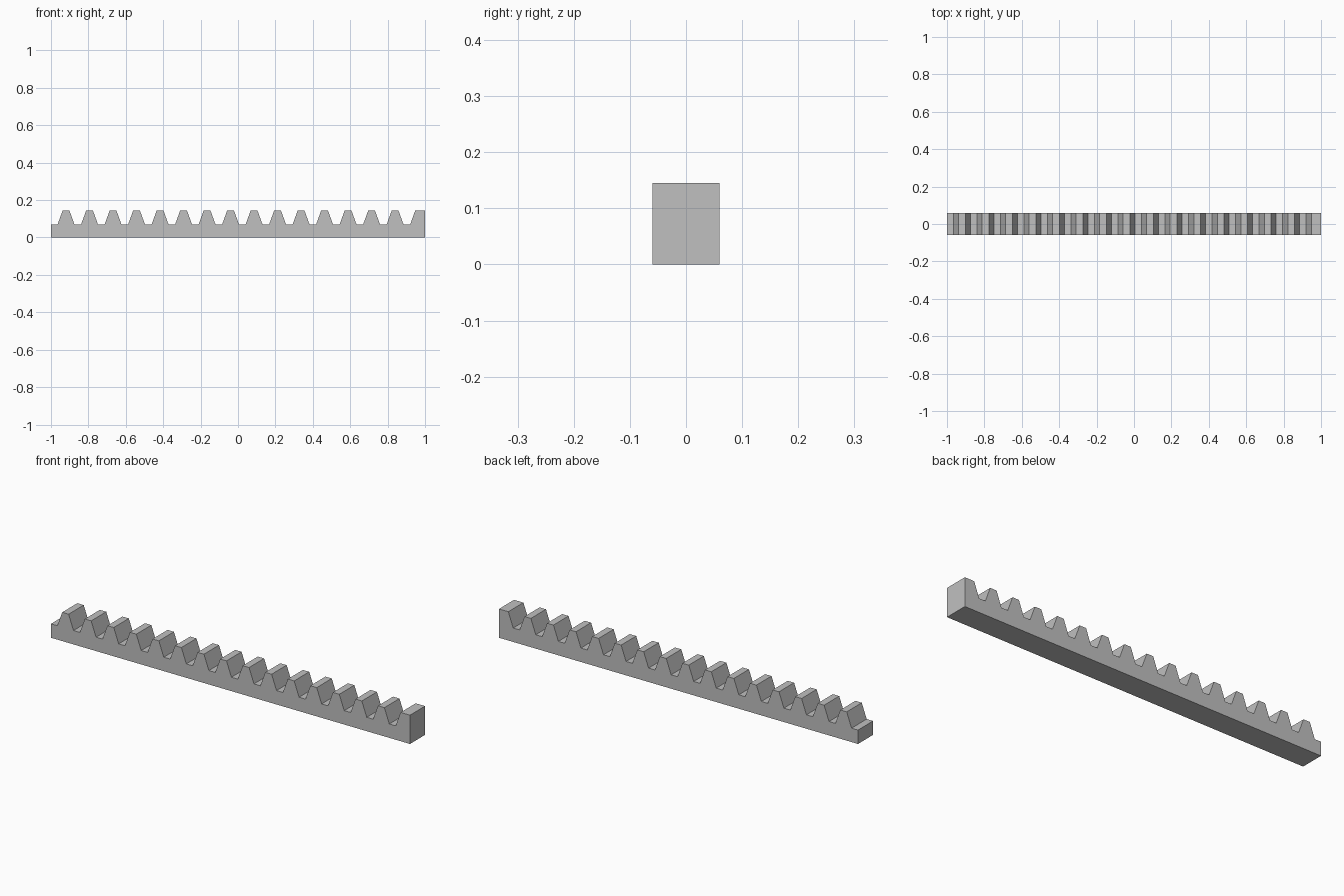
import bpy
import bmesh
import math

cube = bpy.data.objects.get("Cube")
if cube:
    bpy.data.objects.remove(cube, do_unlink=True)

# Rack proportions
MODULE = 0.04
PITCH = math.pi * MODULE
HALF_LENGTH, HALF_WIDTH = 1.0, 0.06
ROOT_Z, TOP_Z = 0.07, 0.145
TEETH = 16
flank = (TOP_Z - ROOT_Z) * math.tan(math.radians(20))
land = PITCH / 2 - flank  # flat width at tooth tips and at roots

# Side profile: root flat, rise, tip flat, fall; the last tooth runs to the end
profile = [(-HALF_LENGTH, 0), (-HALF_LENGTH, ROOT_Z)]
for i in range(TEETH):
    x = -HALF_LENGTH + land + i * PITCH
    profile += [(x, ROOT_Z), (x + flank, TOP_Z)]
    if i < TEETH - 1:
        profile += [(x + flank + land, TOP_Z), (x + 2 * flank + land, ROOT_Z)]
profile += [(HALF_LENGTH, TOP_Z), (HALF_LENGTH, 0)]

# Extrude the profile across the width
bm = bmesh.new()
face = bm.faces.new([bm.verts.new((x, -HALF_WIDTH, z)) for x, z in profile])
result = bmesh.ops.extrude_face_region(bm, geom=[face])
moved = [g for g in result["geom"] if isinstance(g, bmesh.types.BMVert)]
bmesh.ops.translate(bm, verts=moved, vec=(0, 2 * HALF_WIDTH, 0))
bmesh.ops.recalc_face_normals(bm, faces=bm.faces)
mesh = bpy.data.meshes.new("gear_rack")
bm.to_mesh(mesh)
bm.free()

# Plain grey metal
grey = bpy.data.materials.new("grey_metal")
grey.use_nodes = True
colour = (0.53, 0.53, 0.53, 1)
grey.diffuse_color = colour
grey.node_tree.nodes["Principled BSDF"].inputs["Base Color"].default_value = colour
mesh.materials.append(grey)

rack = bpy.data.objects.new("gear_rack", mesh)
bpy.context.collection.objects.link(rack)
